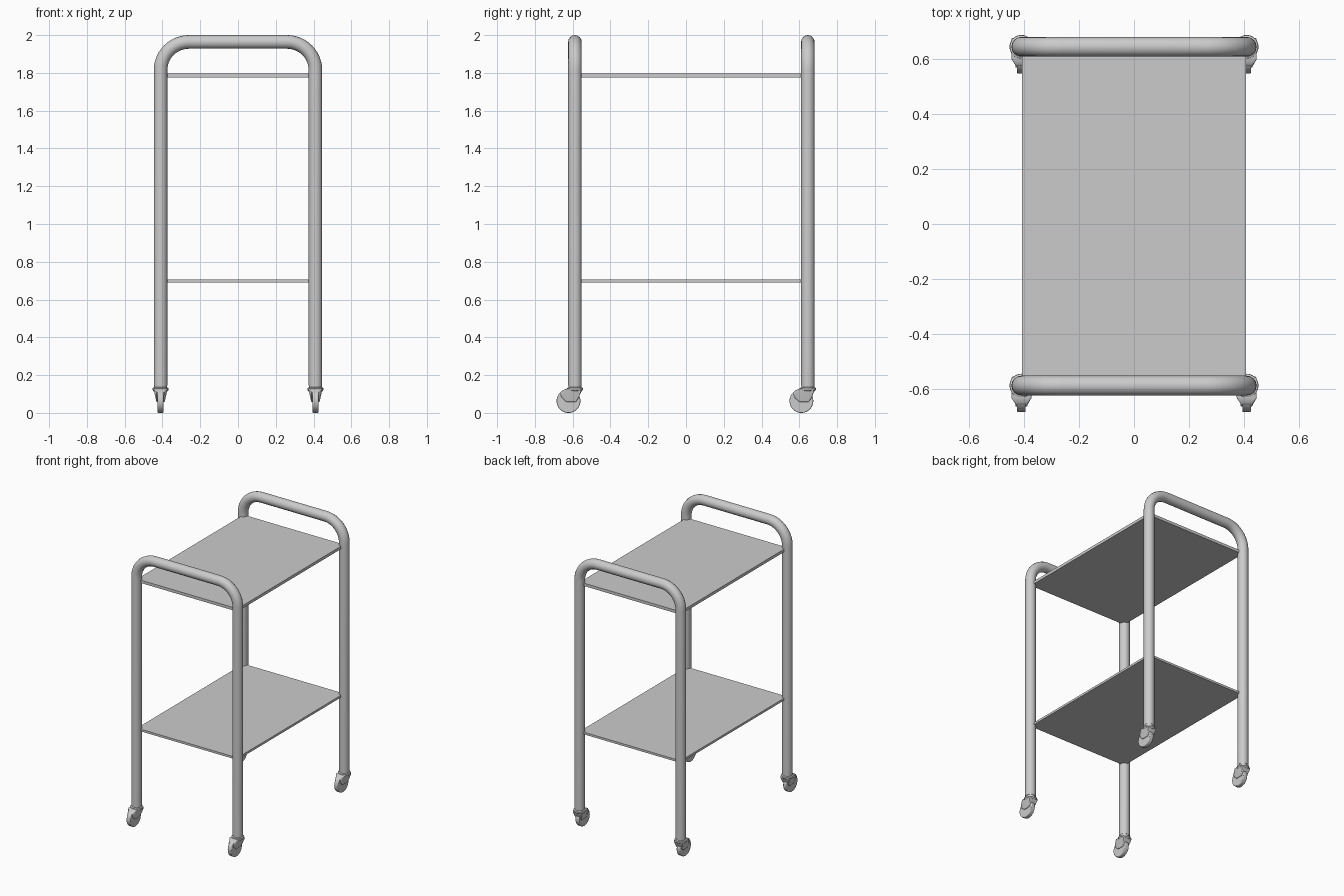
import bpy, bmesh
from math import sin, cos, pi

if "Cube" in bpy.data.objects:
    bpy.data.objects.remove(bpy.data.objects["Cube"])

LEG_X, R = 0.41, 0.036
FRAMES = {"front": -0.588, "back": 0.645}


def finish(ob, angle=40):
    bpy.ops.object.select_all(action='DESELECT')
    ob.select_set(True)
    bpy.context.view_layer.objects.active = ob
    bpy.ops.object.shade_smooth_by_angle(angle=angle * pi / 180)


def from_bmesh(name, bm, loc=(0, 0, 0), bevel=0):
    bmesh.ops.recalc_face_normals(bm, faces=bm.faces)
    me = bpy.data.meshes.new(name)
    bm.to_mesh(me)
    bm.free()
    ob = bpy.data.objects.new(name, me)
    ob.location = loc
    bpy.context.collection.objects.link(ob)
    finish(ob)
    if bevel:
        mod = ob.modifiers.new("Bevel", 'BEVEL')
        mod.width, mod.segments = bevel, 3
    return ob


# Bent tube: two legs joined by a rounded handle
def tube_frame(name, y):
    bend, top = 0.15, 2 - R
    arc = [(LEG_X - bend + bend * cos(a), top - bend + bend * sin(a))
           for a in [i * pi / 24 for i in range(13)]]
    right = [(LEG_X, 0.145)] + arc
    path = right + [(-x, z) for x, z in reversed(right)]
    cu = bpy.data.curves.new(name, 'CURVE')
    cu.dimensions = '3D'
    cu.bevel_depth, cu.bevel_resolution = R, 6
    cu.use_fill_caps = True
    sp = cu.splines.new('POLY')
    sp.points.add(len(path) - 1)
    for p, (x, z) in zip(sp.points, path):
        p.co = (x, y, z, 1)
    ob = bpy.data.objects.new(name, cu)
    bpy.context.collection.objects.link(ob)
    bpy.ops.object.select_all(action='DESELECT')
    ob.select_set(True)
    bpy.context.view_layer.objects.active = ob
    bpy.ops.object.convert(target='MESH')
    finish(bpy.context.object)


# Flat shelf spanning both frames
def shelf(name, z0, z1):
    y0, y1 = FRAMES["front"], FRAMES["back"]
    bm = bmesh.new()
    bmesh.ops.create_cube(bm, size=1)
    bmesh.ops.scale(bm, vec=(0.814, y1 - y0, z1 - z0), verts=bm.verts)
    from_bmesh(name, bm, (0, (y0 + y1) / 2, (z0 + z1) / 2))


# Swivel collar turned from a profile
def collar(name, x, y):
    profile = [(0, 0.152), (0.034, 0.152), (0.034, 0.136), (0.042, 0.132),
               (0.043, 0.122), (0.034, 0.112), (0, 0.112)]
    bm = bmesh.new()
    vs = [bm.verts.new((r, 0, z)) for r, z in profile]
    es = [bm.edges.new(p) for p in zip(vs, vs[1:])]
    bmesh.ops.spin(bm, geom=vs + es, cent=(0, 0, 0), axis=(0, 0, 1),
                   angle=2 * pi, steps=32)
    bmesh.ops.remove_doubles(bm, verts=bm.verts, dist=1e-5)
    from_bmesh(name, bm, (x, y, 0))


# Tapered hood over the wheel
def hood(name, x, y):
    outline = [(-0.077, 0.103), (-0.067, 0.119), (-0.045, 0.128), (0.03, 0.128),
               (0.033, 0.112), (0.02, 0.08), (0.005, 0.058), (-0.045, 0.058),
               (-0.070, 0.080)]
    bm = bmesh.new()
    sides = []
    for s in (-1, 1):
        ring = []
        for py, pz in outline:
            w = 0.022 if py < -0.06 else 0.022 + 0.22 * (pz - 0.058)
            ring.append(bm.verts.new((s * w, py, pz)))
        bm.faces.new(ring)
        sides.append(ring)
    a, b = sides
    for i in range(len(a)):
        j = (i + 1) % len(a)
        bm.faces.new((a[i], a[j], b[j], b[i]))
    bmesh.ops.triangulate(bm, faces=[f for f in bm.faces if len(f.verts) > 4])
    from_bmesh(name, bm, (x, y, 0), 0.005)


# Narrow wheel trailing behind the swivel
def wheel(name, x, y):
    r = 0.063
    bpy.ops.mesh.primitive_cylinder_add(vertices=40, radius=r, depth=0.032,
                                        location=(x, y - 0.034, r),
                                        rotation=(0, pi / 2, 0))
    ob = bpy.context.object
    ob.name = name
    finish(ob)
    mod = ob.modifiers.new("Bevel", 'BEVEL')
    mod.width, mod.segments = 0.005, 3


for end, y in FRAMES.items():
    tube_frame(f"{end}_tube_frame", y)
    for side, x in (("left", -LEG_X), ("right", LEG_X)):
        collar(f"{end}_{side}_caster_collar", x, y)
        hood(f"{end}_{side}_caster_hood", x, y)
        wheel(f"{end}_{side}_wheel", x, y)

shelf("upper_shelf", 1.776, 1.797)
shelf("lower_shelf", 0.689, 0.705)
